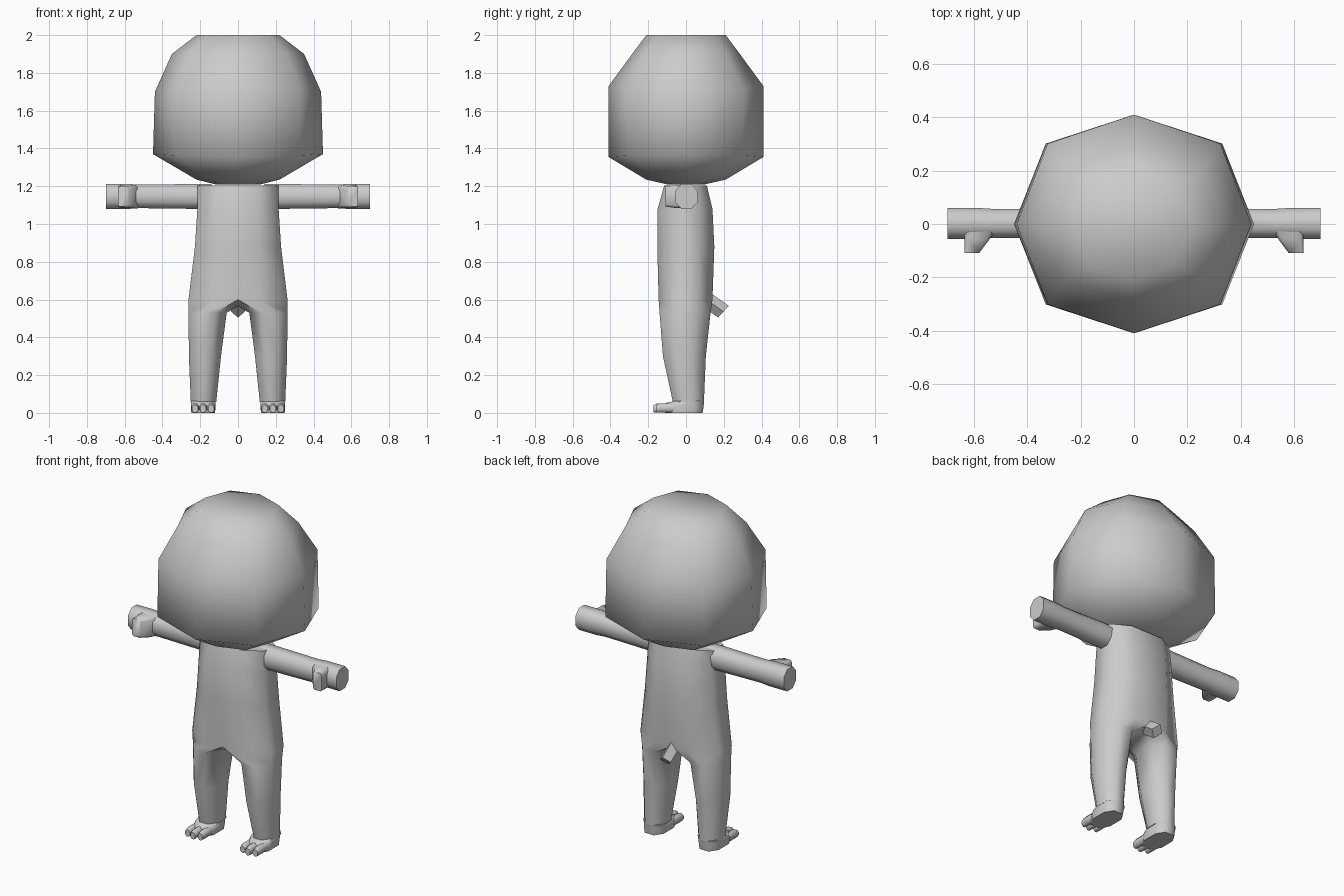
import bpy, bmesh, math
from mathutils import Vector

if "Cube" in bpy.data.objects:
    bpy.data.objects.remove(bpy.data.objects["Cube"])

grey = bpy.data.materials.new("plain_grey")
grey.diffuse_color = (0.6, 0.6, 0.6, 1)
grey.use_nodes = True
grey.node_tree.nodes["Principled BSDF"].inputs["Base Color"].default_value = grey.diffuse_color


def finish(name, bm, mirror=True, angle=62, normals=True):
    """Turn a bmesh into a smooth shaded object, mirrored over x if wanted."""
    if normals:
        bmesh.ops.recalc_face_normals(bm, faces=bm.faces)
    me = bpy.data.meshes.new(name)
    bm.to_mesh(me)
    bm.free()
    me.materials.append(grey)
    ob = bpy.data.objects.new(name, me)
    bpy.context.collection.objects.link(ob)
    bpy.ops.object.select_all(action='DESELECT')
    ob.select_set(True)
    bpy.context.view_layer.objects.active = ob
    bpy.ops.object.shade_smooth_by_angle(angle=math.radians(angle))
    if mirror:
        mod = ob.modifiers.new("mirror", 'MIRROR')
        mod.use_mirror_merge = True
        mod.merge_threshold = 0.001
    return ob


def bridge(bm, a, b, closed=True):
    n = len(a)
    for i in range(n if closed else n - 1):
        j = (i + 1) % n
        bm.faces.new((a[i], a[j], b[j], b[i]))


def loft(bm, rings):
    """Closed tube through rings of points, capped at both ends."""
    loops = [[bm.verts.new(p) for p in r] for r in rings]
    for a, b in zip(loops, loops[1:]):
        bridge(bm, a, b)
    bm.faces.new(loops[0])
    bm.faces.new(loops[-1])


def octagon(u0, u1, v0, v1, cut=0.3):
    """Rectangle with cut corners, as (u, v) pairs."""
    cu, cv = (u1 - u0) * cut, (v1 - v0) * cut
    return [(u0 + cu, v0), (u1 - cu, v0), (u1, v0 + cv), (u1, v1 - cv),
            (u1 - cu, v1), (u0 + cu, v1), (u0, v1 - cv), (u0, v0 + cv)]


# Head: eight-sided rings of x radius, y radius, z at the sides, z at front/back
bm = bmesh.new()
rings = []
for rx, ry, zx, zy in [(.12, .10, 1.21, 1.21), (.22, .21, 1.235, 1.235),
                       (.45, .41, 1.37, 1.355), (.44, .41, 1.70, 1.73),
                       (.35, .285, 1.90, 1.90), (.22, .21, 2.0, 2.0)]:
    ring = []
    for k in range(8):
        c, s = math.cos(k * math.pi / 4), math.sin(k * math.pi / 4)
        f = 1.04 if k % 2 else 1
        ring.append((rx * c * f, ry * s * f, zx * c * c + zy * s * s))
    rings.append(ring)
loft(bm, rings)
finish("head", bm, mirror=False)

# Body: half torso strips, which close around the crotch into a leg
bm = bmesh.new()
strips = []
for z, w, f, b in [(1.205, .215, -.115, .11), (1.08, .215, -.15, .14),
                   (.88, .228, -.152, .15), (.60, .262, -.145, .14)]:
    pts = [(0, f), (.11, f), (w, f * .45), (w, b * .45), (.11, b), (0, b)]
    strips.append([bm.verts.new((x, y, z)) for x, y in pts])
for a, b in zip(strips, strips[1:]):
    bridge(bm, a, b, closed=False)
bm.faces.new(strips[0])
crotch = [bm.verts.new((0, y, .565)) for y in (.06, -.06)]
prev = strips[-1] + crotch
for z, x0, x1, f, b in [(.53, .06, .262, -.14, .13), (.30, .09, .26, -.122, .105),
                        (.06, .115, .25, -.07, .095)]:
    o = octagon(x0, x1, f, b)
    loop = [bm.verts.new((x, y, z)) for x, y in o]
    bridge(bm, prev, loop)
    prev = loop
bm.faces.new(prev)
bm.faces.ensure_lookup_table()
finish("body_and_legs", bm)

# Feet: heel block rising to the ankle
bm = bmesh.new()
loft(bm, [[(x, y, z) for x, y in octagon(x0, x1, f, b, .25)]
          for z, x0, x1, f, b in [(0, .122, .247, -.11, .088),
                                  (.03, .118, .25, -.115, .093),
                                  (.053, .12, .248, -.105, .095),
                                  (.065, .118, .249, -.05, .095)]])
finish("foot", bm)

# Toes: three rounded stubs on each foot
bm = bmesh.new()
for i in range(3):
    cx = .142 + i * .0425
    front = -.172 if i == 1 else -.16
    loft(bm, [[(cx + x * s, y, z * s + .001) for x, z in octagon(-.02, .02, 0, .05)]
              for y, s in [(-.07, 1), (front + .02, 1), (front, .8)]])
finish("toes", bm)

# Arms: straight eight-sided tubes ending in a blunt hand
bm = bmesh.new()
loft(bm, [[(x, y, z) for y, z in octagon(-.056 + g, .06 - g, 1.08 + g, 1.212 - g, .27)]
          for x, g in [(.14, 0), (.22, 0), (.52, .004), (.58, 0), (.70, 0)]])
finish("arm", bm)

# Thumbs: wedges on the front of each hand
bm = bmesh.new()
loft(bm, [[(x, y, z) for x, z in octagon(x0, .636, z0, z1, .12)]
          for y, x0, z0, z1 in [(0, .51, 1.085, 1.208), (-.055, .54, 1.085, 1.205),
                                (-.108, .58, 1.092, 1.2)]])
finish("thumb", bm)

# Tail: short square stub turned on its edge, pointing back and down
bm = bmesh.new()
up, along = Vector((0, .028, .031)), Vector((0, .085, -.06))
side = Vector((.036, 0, 0))
end = Vector((0, .198, .536))
loft(bm, [[c + up, c + side, c - up, c - side]
          for c in (end - along * 1.5, end)])
finish("tail", bm, mirror=False, angle=30)
